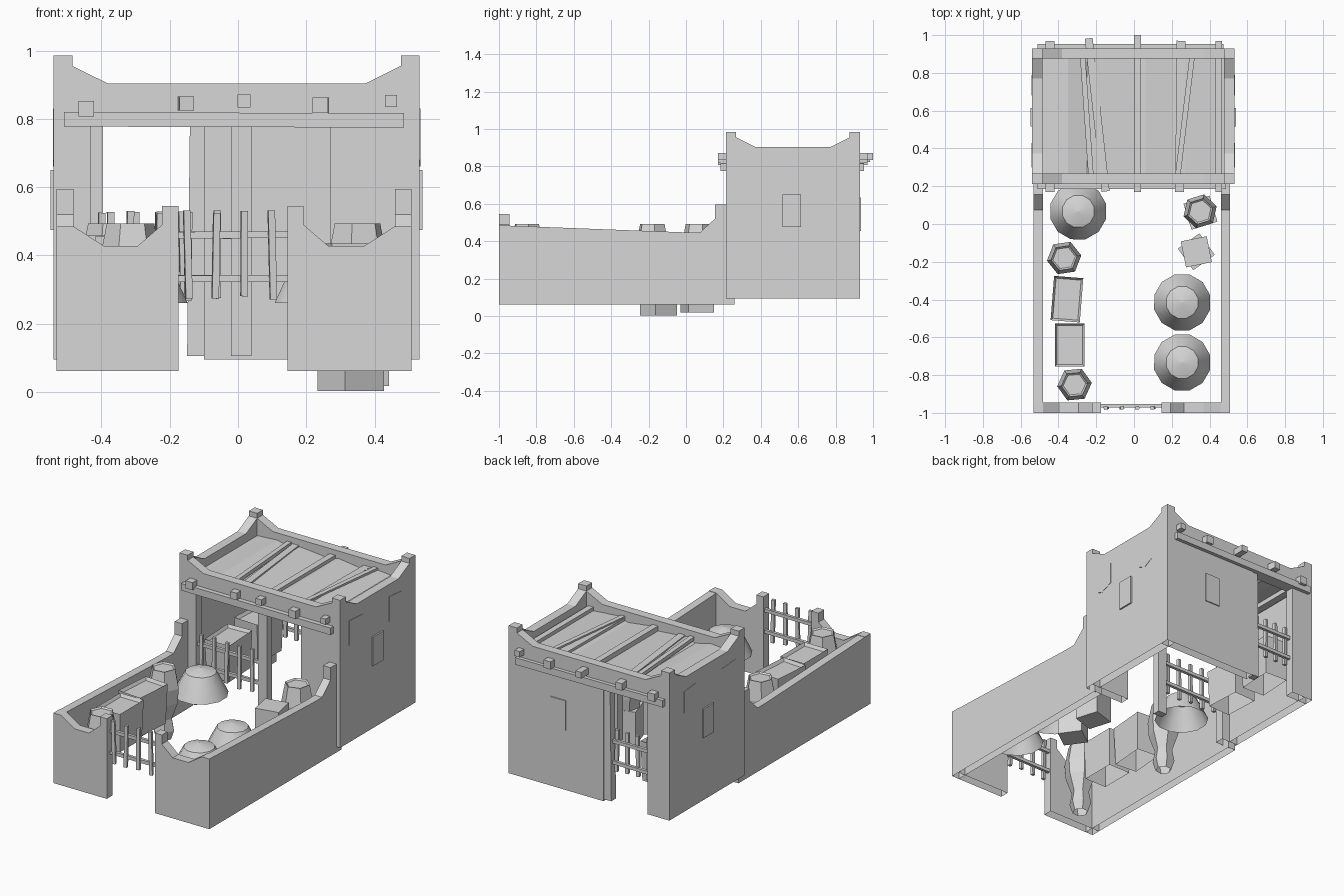
import bpy, bmesh, math, random
from mathutils import Matrix, Vector

if "Cube" in bpy.data.objects:
    bpy.data.objects.remove(bpy.data.objects["Cube"])

random.seed(4)
clay = bpy.data.materials.new("pale grey")
clay.diffuse_color = (0.68, 0.68, 0.68, 1)
clay.use_nodes = True
clay.node_tree.nodes["Principled BSDF"].inputs["Base Color"].default_value = clay.diffuse_color


def finish(name, bm, open_below=None):
    """Make the object; flat undersides lower than open_below are left open."""
    bmesh.ops.recalc_face_normals(bm, faces=bm.faces)
    if open_below is not None:
        under = [f for f in bm.faces if f.normal.z < -0.9 and f.calc_center_median().z < open_below]
        bmesh.ops.delete(bm, geom=under, context='FACES')
    me = bpy.data.meshes.new(name)
    bm.to_mesh(me)
    bm.free()
    me.materials.append(clay)
    ob = bpy.data.objects.new(name, me)
    bpy.context.collection.objects.link(ob)
    return ob


def slab(name, pts, axis, a, b):
    """Outline extruded from a to b; axis 'y' takes (x, z), axis 'x' takes (y, z)."""
    bm = bmesh.new()
    put = (lambda p, t: (p[0], t, p[1])) if axis == 'y' else (lambda p, t: (t, p[0], p[1]))
    face = bm.faces.new([bm.verts.new(put(p, a)) for p in pts])
    ext = bmesh.ops.extrude_face_region(bm, geom=[face])
    shift = Vector((0, b - a, 0)) if axis == 'y' else Vector((b - a, 0, 0))
    bmesh.ops.translate(bm, vec=shift, verts=[v for v in ext['geom'] if isinstance(v, bmesh.types.BMVert)])
    return finish(name, bm, 0.15)


def box(name, lo, hi, turn=0.0, tilt=0.0):
    lo, hi = Vector(lo), Vector(hi)
    bm = bmesh.new()
    bmesh.ops.create_cube(bm, size=1)
    m = (Matrix.Translation((lo + hi) / 2) @ Matrix.Rotation(turn, 4, 'Z')
         @ Matrix.Rotation(tilt, 4, 'Y') @ Matrix.Diagonal((*(hi - lo), 1)))
    bmesh.ops.transform(bm, matrix=m, verts=bm.verts)
    return finish(name, bm)


def lathe(name, x, y, profile, sides, turn=0.0):
    """Faceted turned shape, open below, from (radius, height) rings."""
    bm = bmesh.new()
    rings = [[bm.verts.new((x + r * math.cos(turn + 2 * math.pi * i / sides),
                            y + r * math.sin(turn + 2 * math.pi * i / sides), z))
              for i in range(sides)] for r, z in profile]
    for p, q in zip(rings, rings[1:]):
        for i in range(sides):
            j = (i + 1) % sides
            bm.faces.new((p[i], p[j], q[j], q[i]))
    bm.faces.new(rings[0])
    bm.faces.new(rings[-1])
    return finish(name, bm, 0.3)


def chest(name, x, y, w, d, z0, z1, turn=0.0):
    """Box flaring slightly upward with a sunken lid panel, open below."""
    bm = bmesh.new()
    bmesh.ops.create_cube(bm, size=1)
    for v in bm.verts:
        k = 1.0 if v.co.z > 0 else 0.92
        v.co = Vector((v.co.x * w * k, v.co.y * d * k, z0 if v.co.z < 0 else z1))
    top = max(bm.faces, key=lambda f: f.calc_center_median().z)
    bmesh.ops.inset_region(bm, faces=[top], thickness=0.016)
    bmesh.ops.translate(bm, vec=(0, 0, -0.018), verts=top.verts)
    bmesh.ops.transform(bm, matrix=Matrix.Translation((x, y, 0)) @ Matrix.Rotation(turn, 4, 'Z'), verts=bm.verts)
    return finish(name, bm, 0.3)


def parapet(a, b):
    """Top edge running from b back to a with raised corners."""
    return [(b, 0.985), (b - 0.055, 0.985), (b - 0.055, 0.955), (b - 0.16, 0.903),
            (a + 0.16, 0.903), (a + 0.055, 0.955), (a + 0.055, 0.985), (a, 0.985)]


# House walls with door openings
L, R, F, B, T = -0.54, 0.532, 0.213, 0.93, 0.055
for name, y, d0, d1 in (("house_front_wall", F, -0.43, 0.27), ("house_back_wall", B - T, -0.395, -0.10)):
    slab(name, [(L, 0.095), (d0, 0.095), (d0, 0.78), (d1, 0.78), (d1, 0.095), (R, 0.095)] + parapet(L, R),
         'y', y, y + T)
for name, x in (("house_left_wall", L), ("house_right_wall", R - T)):
    slab(name, [(F, 0.095), (B, 0.095)] + parapet(F, B), 'x', x, x + T)

# Door posts
box("front_door_post", (-0.02, 0.22, 0.105), (0.04, 0.265, 0.79))
box("back_door_post", (-0.145, 0.88, 0.105), (-0.095, 0.925, 0.79), 0, 0.012)

# Roof cover sagging between the logs
ridge = [(-0.49, 0.85), (-0.35, 0.86), (-0.25, 0.835), (-0.2, 0.86), (0.0, 0.842),
         (0.06, 0.858), (0.2, 0.84), (0.27, 0.862), (0.48, 0.845)]
slab("roof_cover", ridge + [(x, z - 0.02) for x, z in reversed(ridge)], 'y', F + 0.04, B - 0.04)

# Roof logs poking out front and back
for x, z, w, turn, end in ((-0.445, 0.83, 0.046, 0, 0.97), (-0.195, 0.845, 0.042, 0.11, 0.985),
                           (0.018, 0.853, 0.038, 0, 1.0), (0.245, 0.84, 0.046, -0.01, 0.97),
                           (0.448, 0.853, 0.035, 0, 0.97)):
    box("roof_log", (x - w / 2, 0.17, z - w / 2), (x + w / 2, end, z + w / 2), turn)

# Extra roof poles lying on the cover
for x, turn in ((-0.25, 0.07), (0.27, -0.12)):
    box("roof_pole", (x - 0.014, 0.26, 0.85), (x + 0.014, 0.885, 0.872), turn)

# Long beams under the log ends
box("front_beam", (-0.51, 0.185, 0.776), (0.487, 0.222, 0.818), 0, 0.003)
box("back_beam", (-0.51, 0.922, 0.776), (0.475, 0.952, 0.818), 0, 0.004)

# Shuttered windows
for x in (L, R):
    box("side_window", (x - 0.009, 0.515, 0.475), (x + 0.009, 0.615, 0.65))
box("back_window", (0.15, 0.922, 0.455), (0.25, 0.936, 0.635))

# Loose plaster patches on the side walls
for x in (L, R):
    for y0, y1, z0 in ((0.3, 0.43, 0.66), (0.68, 0.79, 0.66)):
        slab("plaster_patch", [(y0, z0 + 0.02), (y0 + 0.05, z0), (y1, z0 + 0.03), (y1, 0.82), (y0, 0.83)],
             'x', x - 0.002, x + 0.002)

# Courtyard side walls rising to a post by the house
side = [(-1.0, 0.062), (0.26, 0.062), (0.26, 0.2), (0.213, 0.2), (0.213, 0.595), (0.155, 0.595),
        (0.155, 0.52), (0.075, 0.447), (0.0, 0.447), (-1.0, 0.485)]
slab("yard_left_wall", side, 'x', -0.532, -0.482)
slab("yard_right_wall", side, 'x', 0.46, 0.509)

# Courtyard front walls with gate posts
for name, o, i, s in (("yard_front_left", -0.532, -0.175, 1), ("yard_front_right", 0.509, 0.145, -1)):
    slab(name, [(o, 0.062), (i, 0.062), (i, 0.545), (i - s * 0.047, 0.545), (i - s * 0.047, 0.49),
                (i - s * 0.12, 0.427), (o + s * 0.14, 0.427), (o + s * 0.05, 0.485), (o, 0.485)],
         'y', -1.0, -0.945)

# Slatted gates: two rails and uneven slats
for name, x0, x1, y, n in (("yard_gate", -0.18, 0.15, -0.962, 4), ("house_gate", -0.435, -0.01, 0.235, 5),
                           ("back_gate", -0.4, -0.12, 0.9, 4)):
    for z in (0.332, 0.46):
        box(name + "_rail", (x0, y - 0.009, z - 0.01), (x1, y + 0.009, z + 0.01), 0, random.uniform(-.008, .008))
    for k in range(n):
        x = x0 + (x1 - x0) * (k + 0.4) / n
        lo, hi = 0.265 + random.uniform(0, 0.02), 0.533 - random.uniform(0, 0.01)
        box(name + "_slat", (x - 0.01, y - 0.02, lo), (x + 0.01, y - 0.003, hi), 0.15, random.uniform(-.03, .03))

# Round conical baskets with low lids, smooth around the sides
cone = [(0.153, 0.26), (0.12, 0.33), (0.087, 0.392), (0.004, 0.415)]
for x, y in ((-0.295, 0.067), (0.255, -0.415), (0.255, -0.733)):
    basket = lathe("basket", x, y, cone, 12, 0.26)
    bpy.ops.object.select_all(action='DESELECT')
    basket.select_set(True)
    bpy.context.view_layer.objects.active = basket
    bpy.ops.object.shade_smooth_by_angle(angle=math.radians(38))

# Six-sided jars
jar = [(0.045, 0.065), (0.063, 0.12), (0.05, 0.19), (0.085, 0.29), (0.092, 0.38), (0.07, 0.493), (0.06, 0.485)]
for x, y, t in ((-0.37, -0.18, 0.15), (-0.315, -0.85, 0.1)):
    lathe("jar", x, y, jar, 6, t)
lathe("jar_on_crate", 0.35, 0.067, [(0.07, 0.2)] + jar[3:], 6, 0.3)

# Crates stacked by the right wall
box("jar_crate", (0.28, -0.012, 0.018), (0.424, 0.132, 0.22), 0.3)
box("lower_crate", (0.26, -0.217, 0.002), (0.4, -0.077, 0.22), 0.62)
box("upper_crate", (0.26, -0.217, 0.22), (0.4, -0.077, 0.435), 0.2)

# Chests in the yard and inside the house
chest("yard_chest", -0.355, -0.398, 0.155, 0.235, 0.22, 0.458, -0.08)
chest("yard_chest", -0.34, -0.64, 0.158, 0.228, 0.22, 0.455, 0.0)
chest("house_chest", -0.365, 0.43, 0.16, 0.235, 0.23, 0.455, 0.05)
chest("house_chest", -0.365, 0.72, 0.16, 0.235, 0.23, 0.47, -0.05)
